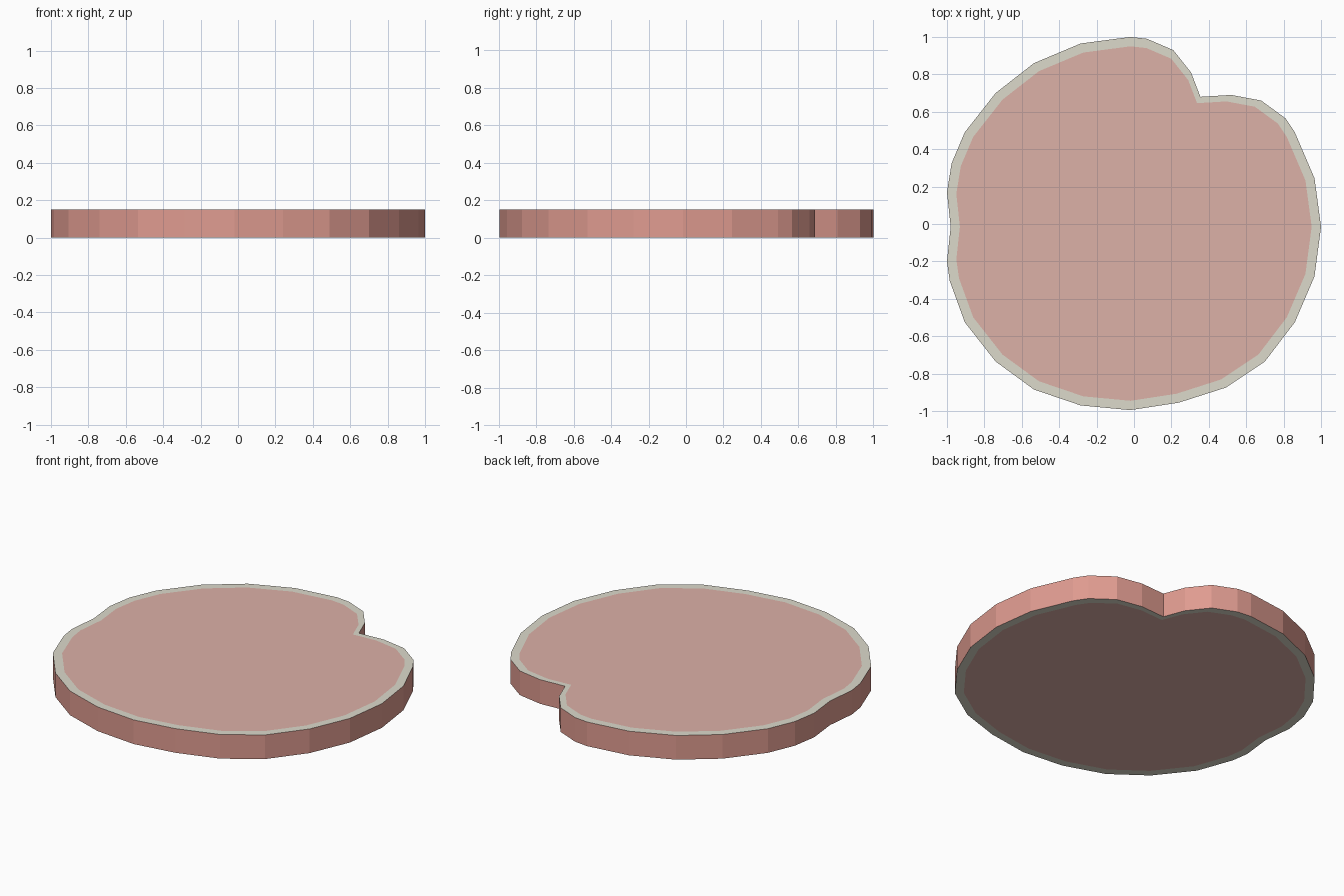
import bpy

if "Cube" in bpy.data.objects:
    bpy.data.objects.remove(bpy.data.objects["Cube"])

HEIGHT = 0.15
INSET = 0.95

# Outline of the slice, clockwise from the back
OUTLINE = [
    (-0.02, 1.0), (0.07, 0.99), (0.21, 0.93), (0.305, 0.81), (0.355, 0.68),
    (0.52, 0.69), (0.68, 0.66), (0.81, 0.565), (0.86, 0.49), (0.965, 0.245),
    (1.0, -0.015), (0.965, -0.28), (0.86, -0.525), (0.70, -0.735),
    (0.49, -0.875), (0.24, -0.955), (-0.02, -0.995), (-0.285, -0.97),
    (-0.535, -0.885), (-0.74, -0.735), (-0.905, -0.525), (-0.985, -0.305),
    (-1.0, -0.2), (-0.98, -0.015), (-1.0, 0.17), (-0.975, 0.325),
    (-0.905, 0.49), (-0.74, 0.70), (-0.535, 0.86), (-0.285, 0.965),
]
OUTLINE.reverse()  # counter-clockwise, so normals face out


def material(name, color):
    mat = bpy.data.materials.new(name)
    mat.diffuse_color = (*color, 1.0)
    mat.use_nodes = True
    mat.node_tree.nodes["Principled BSDF"].inputs["Base Color"].default_value = mat.diffuse_color
    return mat


# Four loops: bottom inner, bottom outer, top outer, top inner
n = len(OUTLINE)
verts = []
for scale, z in ((INSET, 0), (1, 0), (1, HEIGHT), (INSET, HEIGHT)):
    verts += [(x * scale, y * scale, z) for x, y in OUTLINE]

faces, slots = [], []

# Bands between loops: bottom rim, side skin, top rim
for band, slot in enumerate((1, 0, 1)):
    a, b = band * n, (band + 1) * n
    for i in range(n):
        j = (i + 1) % n
        faces.append((a + i, a + j, b + j, b + i))
        slots.append(slot)

# Flat centre of each cut face
faces += [tuple(reversed(range(n))), tuple(range(3 * n, 4 * n))]
slots += [2, 2]

mesh = bpy.data.meshes.new("slice")
mesh.from_pydata(verts, [], faces)
for mat in (material("skin", (0.74, 0.33, 0.28)),
            material("rim", (0.72, 0.70, 0.60)),
            material("centre", (0.72, 0.44, 0.39))):
    mesh.materials.append(mat)
for poly, slot in zip(mesh.polygons, slots):
    poly.material_index = slot
mesh.update()

bpy.context.collection.objects.link(bpy.data.objects.new("slice", mesh))
